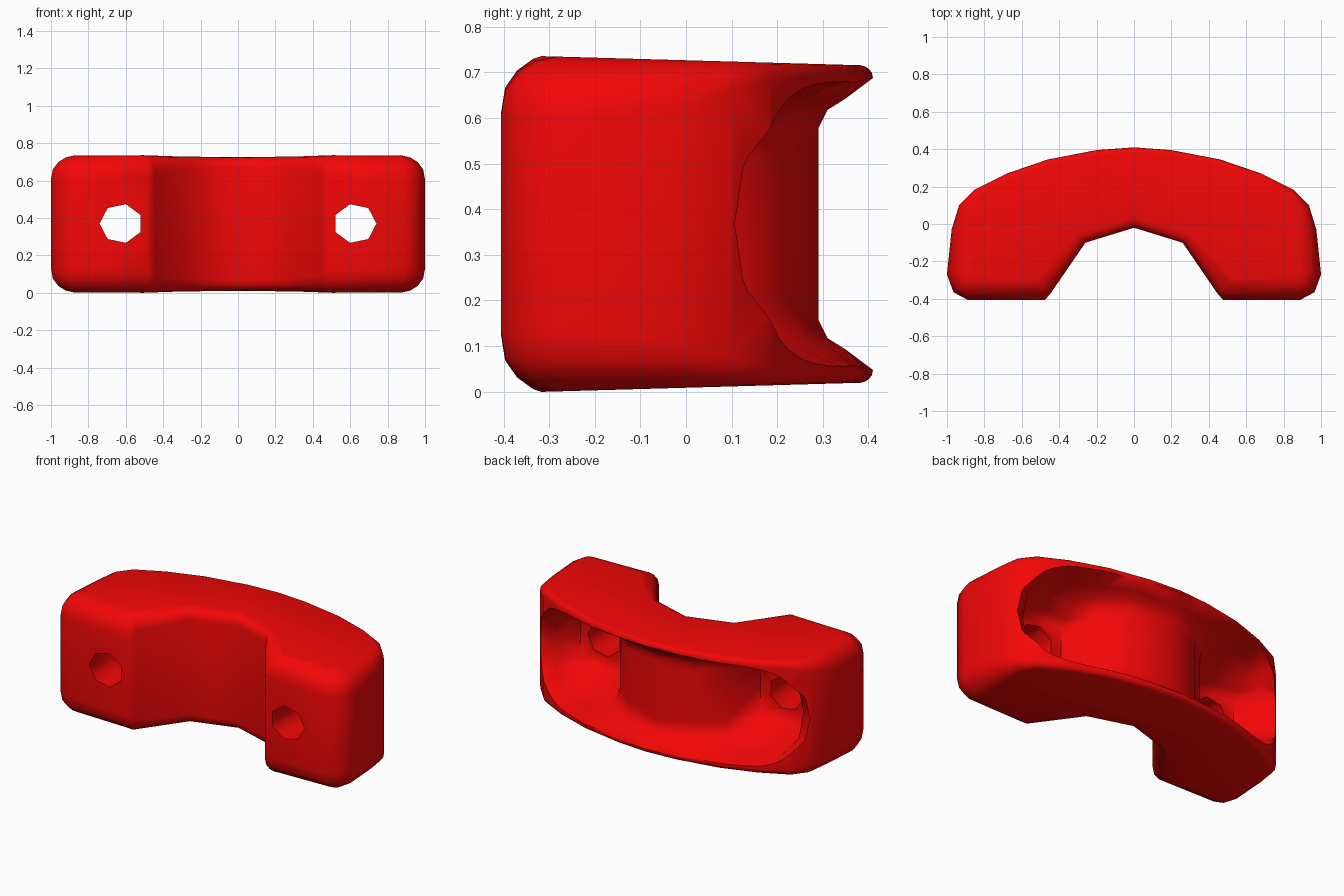
import bpy, bmesh, math
from mathutils import Vector

if "Cube" in bpy.data.objects:
    bpy.data.objects.remove(bpy.data.objects["Cube"])

MID = 0.3675


def make_object(name, bm):
    bmesh.ops.recalc_face_normals(bm, faces=bm.faces)
    me = bpy.data.meshes.new(name)
    bm.to_mesh(me)
    bm.free()
    ob = bpy.data.objects.new(name, me)
    bpy.context.collection.objects.link(ob)
    return ob


def loft(name, rings, triangulate=False):
    """Skin a stack of equal-length rings and cap both ends."""
    bm = bmesh.new()
    rows = [[bm.verts.new(p) for p in r] for r in rings]
    n = len(rows[0])
    for a, b in zip(rows, rows[1:]):
        for i in range(n):
            j = (i + 1) % n
            bm.faces.new((a[i], a[j], b[j], b[i]))
    bm.faces.new(rows[0][::-1])
    bm.faces.new(rows[-1])
    if triangulate:
        bmesh.ops.triangulate(bm, faces=bm.faces)
    return make_object(name, bm)


def mirrored(half):
    """Close a half outline (first and last points on x = 0)."""
    return half + [(-p[0],) + tuple(p[1:]) for p in half[-2:0:-1]]


# Arched body: half outline as x, y, rounding weight
half = [(0, -.02, .45), (.26, -.1, .5), (.445, -.37, .7), (.475, -.405, .95), (.89, -.405, 1),
        (.965, -.365, 1), (1, -.27, 1), (.975, -.03, .8), (.935, .1, .5),
        (.85, .185, .3), (.68, .27, .25), (.46, .345, .22), (.2, .395, .22), (0, .41, .22)]
outline = mirrored(half)
normals = []
for i, p in enumerate(outline):
    a, b = outline[i - 1], outline[(i + 1) % len(outline)]
    e1 = Vector((p[0] - a[0], p[1] - a[1])).normalized()
    e2 = Vector((b[0] - p[0], b[1] - p[1])).normalized()
    d = e1 + e2
    normals.append(Vector((-d.y, d.x)).normalized())   # points inward


def body_ring(side, t, inset):
    ring = []
    for (x, y, w), n in zip(outline, normals):
        px, py = x + n.x * inset * w, y + n.y * inset * w
        h = MID - .02 * (py + .3) / .7 - t * w
        ring.append((px, py, MID + side * h))
    return ring


steps = [(0, .125), (.01, .08), (.035, .04), (.075, .01), (.13, 0)]
body = loft("arched_bracket", [body_ring(-1, t, s) for t, s in steps]
            + [body_ring(1, t, s) for t, s in reversed(steps)])

# Rear cavity: bowl behind the arch with a deep pocket in each leg
levels = {
    0.0: [(.24, .23), (.37, .12), (.45, -.09), (.79, -.09), (.85, .06), (1.2, .27)],
    .15: [(.24, .23), (.37, .12), (.45, -.09), (.79, -.09), (.84, .09), (1.2, .38)],
    .18: [(.24, .23), (.37, .13), (.46, -.04), (.78, -.04), (.82, .11), (1.1, .37)],
    .21: [(.24, .24), (.37, .14), (.46, .02), (.77, .02), (.80, .13), (.98, .32)],
    .25: [(.24, .26), (.38, .18), (.48, .07), (.74, .07), (.77, .16), (.9, .3)],
    .275: [(.24, .32), (.42, .25), (.55, .19), (.70, .17), (.74, .19), (.85, .31)],
    .32: [(.24, .395), (.4, .38), (.5, .36), (.62, .335), (.7, .345), (.85, .48)],
}
wall_y = {0.0: .29, .15: .29, .18: .29, .21: .29, .25: .31, .275: .35, .32: .41}
stack = sorted([(-h, h) for h in levels if h] + [(h, h) for h in levels])
cavity = loft("cavity_cutter", [
    [(x, y, MID + z) for x, y in mirrored([(0, wall_y[h])] + levels[h] + [(levels[h][-1][0], .8), (0, .8)])]
    for z, h in stack], True)
cutters = [cavity]

# Seven-sided bolt hole through each leg
for s in (-1, 1):
    ring = [(s * (.625 + .115 * math.cos(k * math.tau / 7)),
             .106 * math.sin(k * math.tau / 7) + .37) for k in range(7)]
    cutters.append(loft("hole_cutter", [[(x, y, z) for x, z in ring] for y in (-.6, .1)]))

# Cut the body
bpy.context.view_layer.objects.active = body
body.select_set(True)
for c in cutters:
    c.hide_render = True
    m = body.modifiers.new("cut", 'BOOLEAN')
    m.operation, m.solver, m.object = 'DIFFERENCE', 'EXACT', c
    bpy.ops.object.modifier_apply(modifier=m.name)
for c in cutters:
    bpy.data.objects.remove(c)

# Red finish, smooth shading with crisp cut edges
mat = bpy.data.materials.new("red")
mat.diffuse_color = (.9, .002, .002, 1)
mat.use_nodes = True
mat.node_tree.nodes["Principled BSDF"].inputs["Base Color"].default_value = mat.diffuse_color
body.data.materials.clear()
body.data.materials.append(mat)
bpy.ops.object.shade_smooth_by_angle(angle=math.radians(60))
